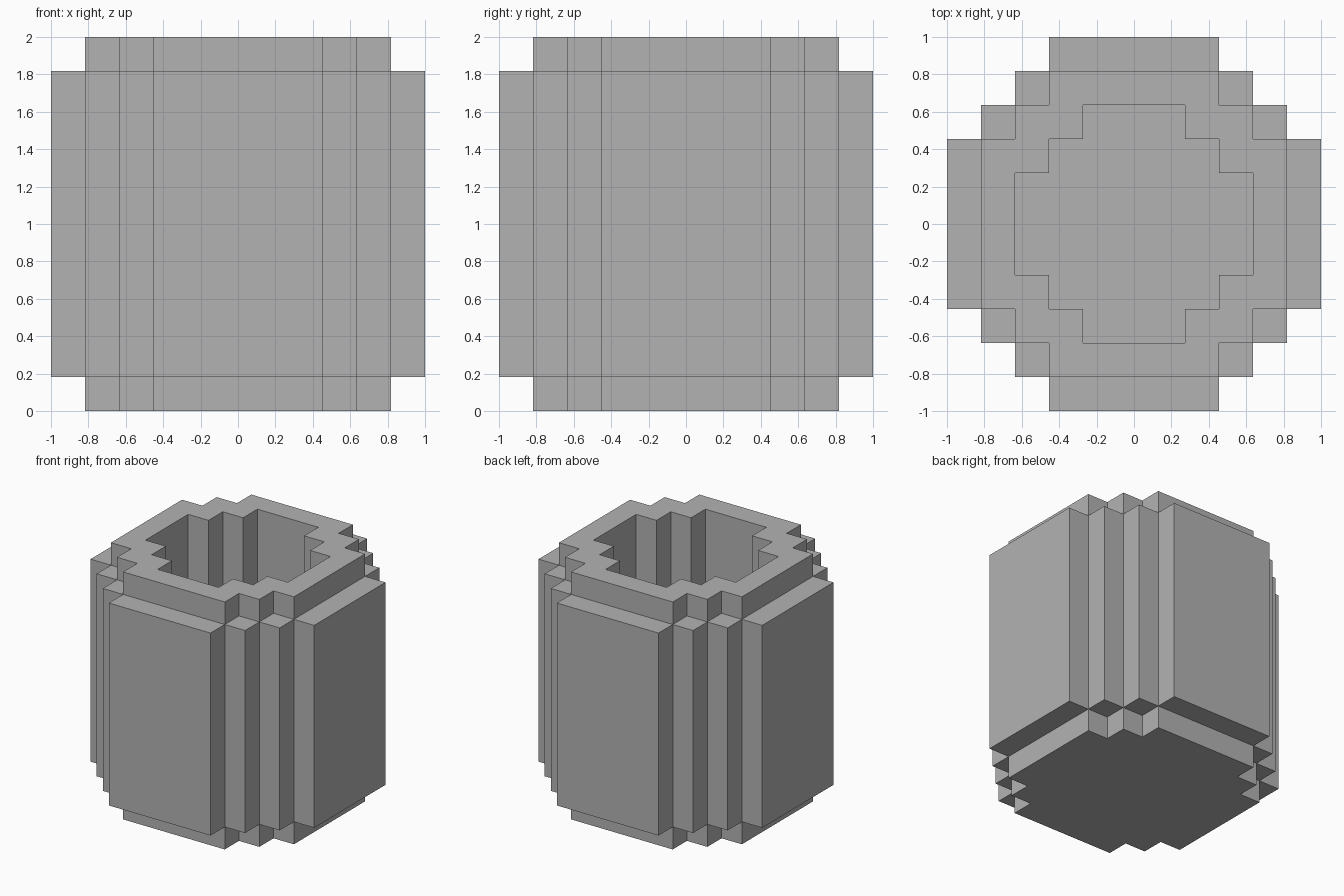
import bpy
import bmesh
import math
from mathutils import Vector

cube = bpy.data.objects.get("Cube")
if cube:
    bpy.data.objects.remove(cube, do_unlink=True)

N = 11            # cells along each side
U = 2 / N         # cell size
FLOOR = 1         # floor thickness in cells


def stepped_disc(i, j, reach, diagonal):
    """Square of cells with its corners stepped off."""
    return max(abs(i), abs(j)) <= reach and abs(i) + abs(j) <= diagonal


def filled(i, j, k):
    if not 0 <= k < N:
        return False
    if k >= FLOOR and stepped_disc(i, j, 3, 4):      # open cavity
        return False
    if 0 < k < N - 1:                                # wide body
        return stepped_disc(i, j, 5, 7)
    return stepped_disc(i, j, 4, 6)                  # base and rim


# Outer skin of all filled cells
bm = bmesh.new()
axes = [Vector(a) for a in ((1, 0, 0), (0, 1, 0), (0, 0, 1))]
half = N // 2
for i in range(-half, half + 1):
    for j in range(-half, half + 1):
        for k in range(N):
            if not filled(i, j, k):
                continue
            centre = Vector((i, j, k + 0.5))
            for a in range(3):
                for sign in (-1, 1):
                    n = axes[a] * sign
                    if filled(i + int(n.x), j + int(n.y), k + int(n.z)):
                        continue
                    s, t = axes[(a + 1) % 3], axes[(a + 2) % 3] * sign
                    corners = (-s - t, s - t, s + t, t - s)
                    bm.faces.new([bm.verts.new((centre + (n + c) / 2) * U)
                                  for c in corners])

# Weld, then merge coplanar cells into large flat faces
bmesh.ops.remove_doubles(bm, verts=bm.verts[:], dist=U / 100)
bmesh.ops.dissolve_limit(bm, angle_limit=math.radians(1),
                         verts=bm.verts[:], edges=bm.edges[:])

mesh = bpy.data.meshes.new("stepped_barrel")
bm.to_mesh(mesh)
bm.free()

grey = bpy.data.materials.new("plain grey")
grey.use_nodes = True
colour = (0.45, 0.45, 0.45, 1)
grey.diffuse_color = colour
grey.node_tree.nodes["Principled BSDF"].inputs["Base Color"].default_value = colour
mesh.materials.append(grey)

barrel = bpy.data.objects.new("stepped_barrel", mesh)
bpy.context.collection.objects.link(barrel)
